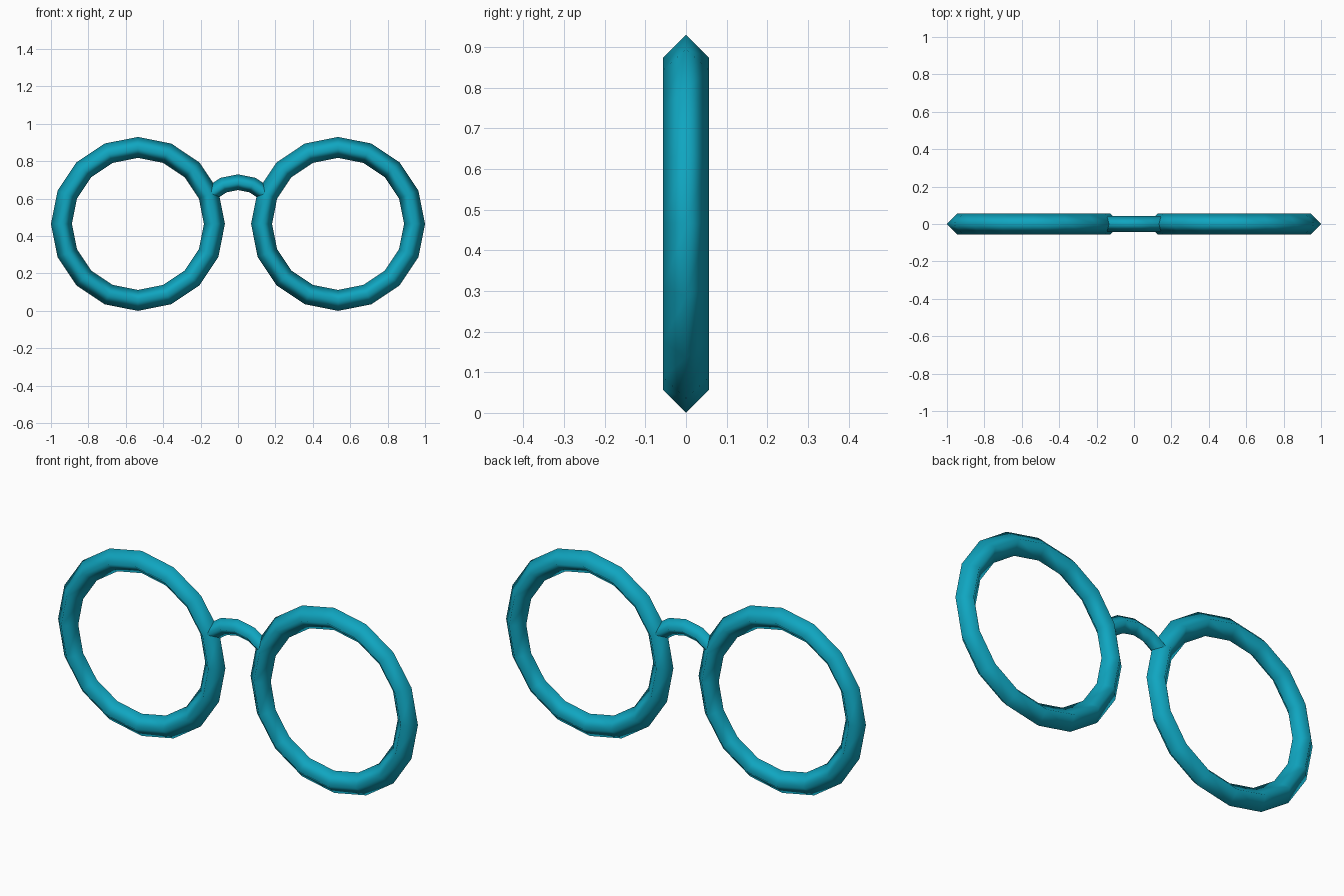
import bpy
import math

if "Cube" in bpy.data.objects:
    bpy.data.objects.remove(bpy.data.objects["Cube"])

teal = bpy.data.materials.new("teal")
teal.diffuse_color = (0.005, 0.38, 0.53, 1)
teal.use_nodes = True
teal.node_tree.nodes["Principled BSDF"].inputs["Base Color"].default_value = teal.diffuse_color


def tube_arc(name, cx, cz, radius, r, start, end, steps, closed):
    """Sweep a diamond section along an arc in the XZ plane."""
    verts, faces = [], []
    rings = steps if closed else steps + 1
    for i in range(rings):
        a = math.radians(start + (end - start) * i / steps)
        for j in range(4):
            b = j * math.pi / 2
            d = radius + r * math.cos(b)
            verts.append((cx + d * math.cos(a), r * math.sin(b), cz + d * math.sin(a)))
    for i in range(steps):
        n = (i + 1) % rings
        for j in range(4):
            k = (j + 1) % 4
            faces.append((i * 4 + j, i * 4 + k, n * 4 + k, n * 4 + j))
    if not closed:
        faces += [(3, 2, 1, 0), tuple(steps * 4 + j for j in range(4))]
    mesh = bpy.data.meshes.new(name)
    mesh.from_pydata(verts, [], faces)
    mesh.materials.append(teal)
    # smooth sweep, flat end caps
    for p in mesh.polygons:
        p.use_smooth = p.index < steps * 4
    mesh.validate()
    obj = bpy.data.objects.new(name, mesh)
    bpy.context.collection.objects.link(obj)
    # make normals face outward
    import bmesh
    bm = bmesh.new()
    bm.from_mesh(mesh)
    bmesh.ops.recalc_face_normals(bm, faces=bm.faces)
    bm.to_mesh(mesh)
    bm.free()
    return obj


# lens rims
for side, label in ((-1, "left"), (1, "right")):
    tube_arc(label + "_rim", side * 0.535, 0.465, 0.409, 0.056, 0, 360, 16, True)

# nose bridge
tube_arc("nose_bridge", 0, 0.485, 0.203, 0.042, 45, 135, 4, False)
